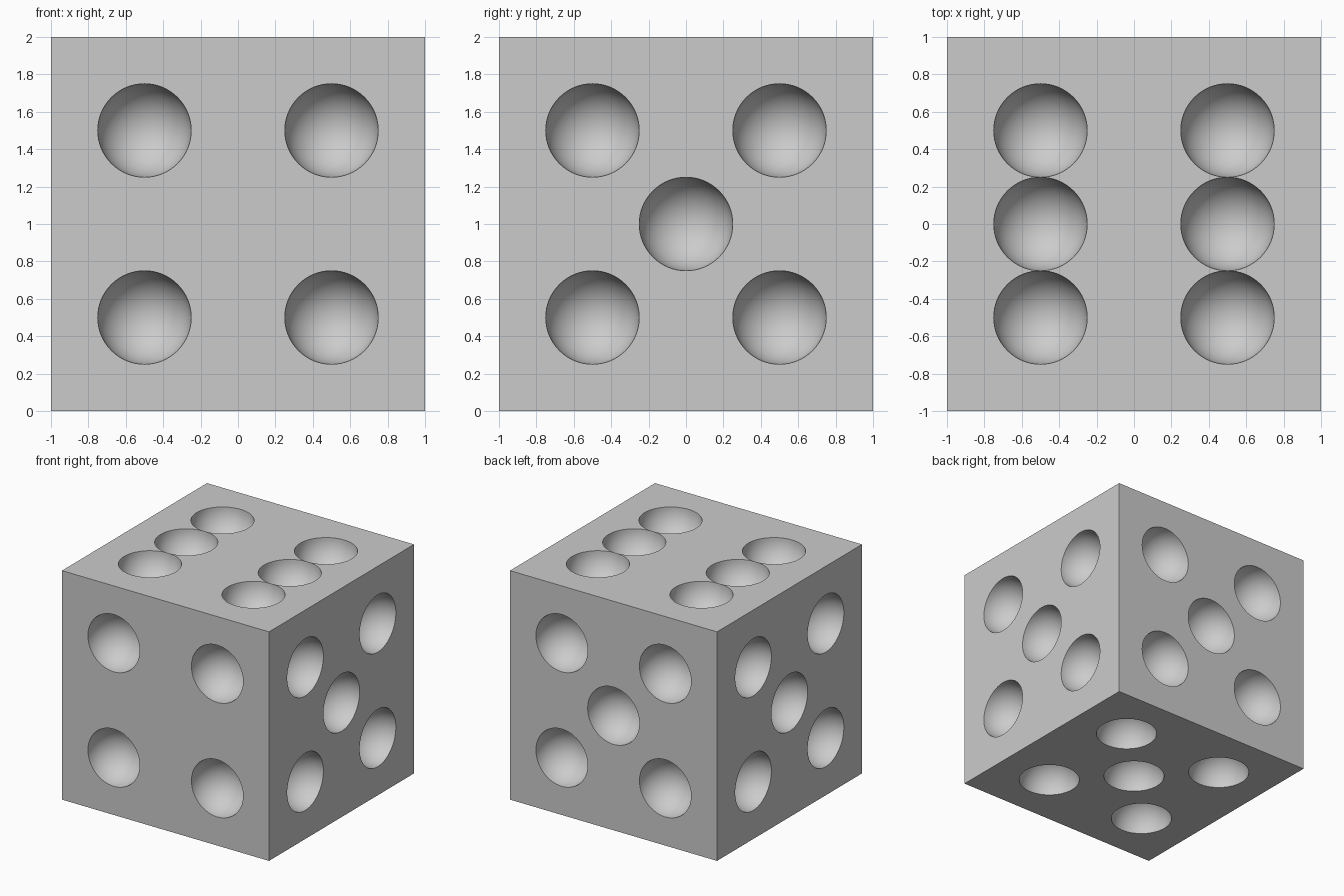
import bpy, bmesh
from math import cos, sin, pi
from mathutils import Matrix, Vector

if "Cube" in bpy.data.objects:
    bpy.data.objects.remove(bpy.data.objects["Cube"], do_unlink=True)

CELL = 0.25        # grid pitch of a face, also the pip radius
ARC = 16           # segments in a quarter of a pip
RINGS = 16         # rings from pip rim to pip bottom

grey = bpy.data.materials.new("light grey")
grey.use_nodes = True
colour = (0.6, 0.6, 0.6, 1)
grey.diffuse_color = colour
grey.node_tree.nodes["Principled BSDF"].inputs["Base Color"].default_value = colour


def add_face(bm, points, matrix, smooth=False):
    face = bm.faces.new([bm.verts.new(matrix @ Vector(p)) for p in points])
    face.smooth = smooth


def dish_point(centre, step, ring):
    turn, drop = step * pi / 2 / ARC, ring * pi / 2 / RINGS
    r = CELL * cos(drop)
    return (centre[0] + r * cos(turn), centre[1] + r * sin(turn), -CELL * sin(drop))


def add_side(bm, pips, matrix):
    # Flat cells, with a quarter circle cut out where a cell touches a pip centre
    for i in range(-4, 4):
        for j in range(-4, 4):
            corners = [(i, j), (i + 1, j), (i + 1, j + 1), (i, j + 1)]
            corners = [(a * CELL, b * CELL, 0) for a, b in corners]
            hit = [k for k in range(4) if corners[k][:2] in pips]
            if hit:
                k = hit[0]
                arc = [dish_point(corners[k], k * ARC + s, 0) for s in range(ARC + 1)]
                corners = [corners[(k + 2) % 4]] + arc[::-1]
                # The arc ends already sit on the two neighbouring corners
            add_face(bm, corners, matrix)
    # Hollow half-sphere pips
    for c in pips:
        for s in range(4 * ARC):
            for r in range(RINGS):
                quad = [dish_point(c, s, r), dish_point(c, s + 1, r)]
                if r < RINGS - 1:
                    quad += [dish_point(c, s + 1, r + 1), dish_point(c, s, r + 1)]
                else:
                    quad.append((c[0], c[1], -CELL))
                add_face(bm, quad, matrix, True)


# Pip layouts
four = [(x, y) for x in (-0.5, 0.5) for y in (-0.5, 0.5)]
five = four + [(0.0, 0.0)]
six = four + [(-0.5, 0.0), (0.5, 0.0)]

# Outward direction of each side with its layout
sides = [((0, -1, 0), four), ((0, 1, 0), five), ((1, 0, 0), five),
         ((-1, 0, 0), five), ((0, 0, 1), six), ((0, 0, -1), five)]

bm = bmesh.new()
for direction, pips in sides:
    normal = Vector(direction)
    across = Vector((0, 1, 0)) if normal.x else Vector((1, 0, 0))
    up = normal.cross(across)
    turn = Matrix((across, up, normal)).transposed().to_4x4()
    add_side(bm, pips, Matrix.Translation(Vector((0, 0, 1)) + normal) @ turn)
bmesh.ops.remove_doubles(bm, verts=bm.verts, dist=0.0001)

mesh = bpy.data.meshes.new("die_body")
bm.to_mesh(mesh)
bm.free()
mesh.materials.append(grey)
die = bpy.data.objects.new("die_body", mesh)
bpy.context.collection.objects.link(die)

# Keep the pip rims crisp
bpy.context.view_layer.objects.active = die
die.select_set(True)
bpy.ops.object.shade_smooth_by_angle(angle=pi / 6)
